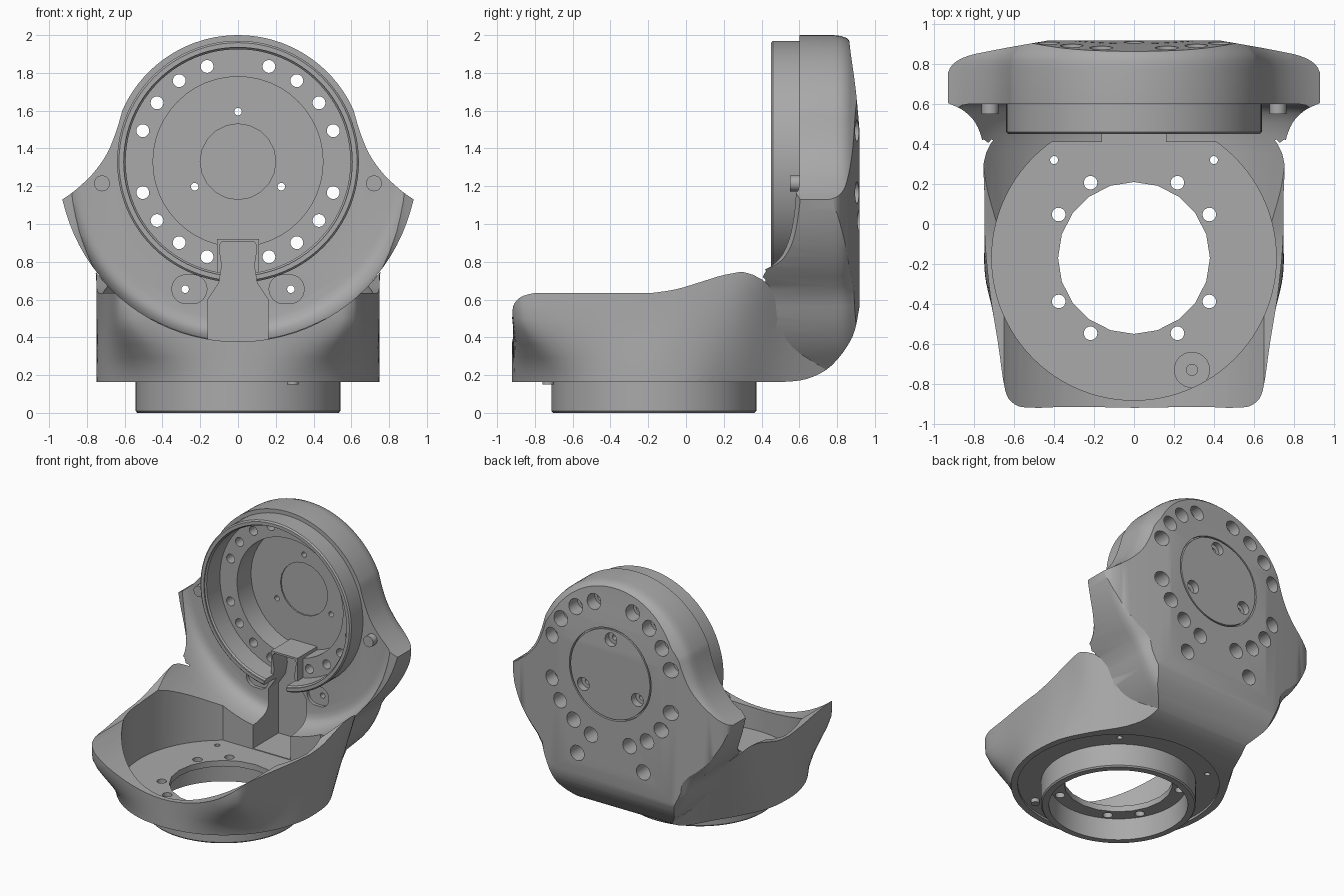
import bpy, bmesh, math
from math import sin, cos, radians, pi
from mathutils import Vector

cube = bpy.data.objects.get("Cube")
if cube:
    bpy.data.objects.remove(cube)

CY, CZ = -0.17, 1.33        # cup axis y, ring axis z
grey = bpy.data.materials.new("satin_grey")
grey.use_nodes = True
grey.diffuse_color = (0.4, 0.4, 0.4, 1)
grey.node_tree.nodes["Principled BSDF"].inputs["Base Color"].default_value = (0.4, 0.4, 0.4, 1)


def finish(bm, name):
    bmesh.ops.recalc_face_normals(bm, faces=bm.faces)
    me = bpy.data.meshes.new(name)
    bm.to_mesh(me)
    bm.free()
    me.materials.append(grey)
    ob = bpy.data.objects.new(name, me)
    bpy.context.collection.objects.link(ob)
    return ob


def add_loft(bm, rings):
    """Skin a stack of equal-length point rings and cap both ends."""
    vs = [[bm.verts.new(p) for p in r] for r in rings]
    n = len(vs[0])
    for a, b in zip(vs, vs[1:]):
        for i in range(n):
            bm.faces.new((a[i], a[(i + 1) % n], b[(i + 1) % n], b[i]))
    bm.faces.new(vs[0])
    bm.faces.new(vs[-1])


def loft(name, rings):
    bm = bmesh.new()
    add_loft(bm, rings)
    return finish(bm, name)


def circle(c, r, axis, seg):
    """Ring of points about the y or z axis."""
    out = []
    for i in range(seg):
        a = 2 * pi * i / seg
        d = (r * sin(a), 0, r * cos(a)) if axis == "y" else (r * sin(a), r * cos(a), 0)
        out.append(Vector(c) + Vector(d))
    return out


def turned(name, profile, axis="y", seg=96):
    """Solid of revolution from (radius, position along axis) pairs."""
    place = (lambda t: (0, t, CZ)) if axis == "y" else (lambda t: (0, CY, t))
    return loft(name, [circle(place(t), r, axis, seg) for r, t in profile])


def drills(name, axis, items, seg=20):
    """Many separate cylinders in one object: (x, other, start, end, radius)."""
    bm = bmesh.new()
    for x, o, a, b, r in items:
        add_loft(bm, [circle((x, t, o) if axis == "y" else (x, o, t), r, axis, seg) for t in (a, b)])
    return finish(bm, name)


def box(name, x, y0, y1, z0, z1):
    return loft(name, [[(-x, y0, z), (x, y0, z), (x, y1, z), (-x, y1, z)] for z in (z0, z1)])


def combine(target, tool, op):
    m = target.modifiers.new("cut", "BOOLEAN")
    m.operation, m.solver, m.object = op, "EXACT", tool
    dg = bpy.context.evaluated_depsgraph_get()
    me = bpy.data.meshes.new_from_object(target.evaluated_get(dg))
    target.modifiers.clear()
    target.data = me
    bpy.data.objects.remove(tool)


def smooth(pts, k=4):
    """Catmull-Rom resampling of an open 2D path."""
    p = [Vector(q) for q in pts]
    p = [p[0]] + p + [p[-1]]
    out = []
    for a, b, c, d in zip(p, p[1:], p[2:], p[3:]):
        for j in range(k):
            t = j / k
            out.append(0.5 * (2 * b + (c - a) * t + (2 * a - 5 * b + 4 * c - d) * t * t
                              + (3 * b - a - 3 * c + d) * t ** 3))
    return out + [p[-1]]


def mirrored(half):
    return list(half) + [Vector((-p[0], p[1])) for p in reversed(half) if abs(p[0]) > 1e-5]


# Cup body: round at the base, squared towards the rim, narrow at the heel
base = [(0.75 * sin(i * pi / 14), CY - 0.75 * cos(i * pi / 14)) for i in range(8)]
base += [(0.725, 0.05), (0.62, 0.27), (0.48, 0.5), (0.34, 0.86)]
rim = [(0, -0.92), (0.3, -0.92), (0.52, -0.92), (0.6, -0.9), (0.645, -0.83), (0.68, -0.6),
       (0.72, -0.35), (0.745, -0.1), (0.75, 0.15), (0.745, 0.36), (0.62, 0.58), (0.46, 0.86)]
base, rim = mirrored(smooth(base)), mirrored(smooth(rim))


def blend(a, b, i):
    if b.y > 0:                       # rear flank leans out steadily
        return a.lerp(b, min(1, i / 8.5))
    t = min(1, i / 5.5)               # front corners flare out early
    return a.lerp(b, t * t * (3 - 2 * t))


body = loft("link_body", [[(*blend(a, b, i), 0.155 + 0.069 * i) for a, b in zip(base, rim)]
                          for i in range(10)])

# Upright plate with flared ears and a tapered heel
arc = lambda r, a: (r * sin(radians(a)), CZ + r * cos(radians(a)))
half = [arc(0.67, a) for a in range(0, 65, 4)]
half += smooth([arc(0.67, 66), (0.645, 1.49), (0.695, 1.37), (0.77, 1.265), (0.86, 1.18), (0.93, 1.13)], 3)
half += [arc(0.95, a) for a in range(106, 135, 4)]
half += smooth([(0.64, 0.6), (0.585, 0.47), (0.51, 0.35), (0.42, 0.25), (0.31, 0.12)], 3)
outline = mirrored(half)
steps = [(0.38, 1), (0.78, 1), (0.82, 0.994), (0.85, 0.98), (0.87, 0.955), (0.95, 0.85)]
plate = loft("plate", [[(p[0] * s, y, 1.25 + (p[1] - 1.25) * (s if p[1] > 0.6 else 1)) for p in outline]
                       for y, s in steps])
# Plan shape: swept-out ears and slightly crowned back
plan = smooth([(0.75, 0.3), (0.755, 0.4), (0.79, 0.5), (0.85, 0.565), (0.93, 0.605)], 5)
plan += smooth([(0.935, 0.62), (0.93, 0.76), (0.86, 0.83), (0.7, 0.87), (0.42, 0.92)], 4) + [Vector((0, 0.92))]
plan = mirrored(plan)
combine(plate, loft("plan_shape", [[(*p, z) for p in plan] for z in (0, 2.1)]), "INTERSECT")
combine(body, plate, "UNION")

# Side shape: low cup, tall back, rounded heel
side = [(-0.95, 0.163), (-0.95, 0.5), (-0.92, 0.55), (-0.905, 0.6), (-0.85, 0.635)]
side += smooth([(-0.18, 0.635), (-0.05, 0.655), (0.1, 0.7), (0.2, 0.73), (0.37, 0.76)]) + [Vector((0.38, 2.1))]
side += smooth([(0.85, 2.1), (0.87, 1.92), (0.9, 1.7), (0.918, 1.5)], 3)
side += smooth([(0.918, 0.56), (0.88, 0.4), (0.77, 0.25), (0.64, 0.18), (0.5, 0.163)], 4)
combine(body, loft("side_shape", [[(x, *p) for p in side] for x in (-1.2, 1.2)]), "INTERSECT")

# Saddle clearance swept around the ring axis, filleted into the plate
combine(body, turned("saddle", [(0.953, -1.2), (0.953, 0.36), (0.948, 0.45), (0.937, 0.51), (0.92, 0.555),
                                (0.9, 0.58), (0.875, 0.594), (0.84, 0.6)]), "DIFFERENCE")

# Cup pocket with flat rear wall
pocket = turned("pocket", [(0.712, 0.21), (0.712, 1.0)], "z")
combine(pocket, box("limit", 1, -1, 0.41, 0, 1.1), "INTERSECT")
combine(body, pocket, "DIFFERENCE")

# Shallow seat under the cup, then the bearing ring and mounting spigot
combine(body, turned("under_seat", [(0.705, 0.1), (0.705, 0.18)], "z"), "DIFFERENCE")
combine(body, turned("ring", [(0.63, 0.45), (0.64, 0.46), (0.64, 0.7)]), "UNION")
combine(body, turned("spigot", [(0.533, 0), (0.542, 0.01), (0.542, 0.195)], "z"), "UNION")
combine(body, turned("ring_bore", [(0.605, 0.3), (0.605, 0.46), (0.595, 0.47), (0.595, 0.63)]), "DIFFERENCE")
combine(body, turned("ring_recess", [(0.45, 0.6), (0.45, 0.8)], seg=48), "DIFFERENCE")
combine(body, turned("hub_recess", [(0.2, 0.74), (0.2, 0.81)], seg=20), "DIFFERENCE")
combine(body, turned("spigot_bore", [(0.49, -0.1), (0.48, 0.165)], "z"), "DIFFERENCE")
combine(body, turned("centre_bore", [(0.38, 0), (0.38, 0.5)], "z", 20), "DIFFERENCE")

# Cable channel: broad foot, narrow neck through the ring, thin shroud round the neck
combine(body, box("neck_shroud", 0.112, 0.56, 0.82, 0.7, 0.92), "UNION")
channel = mirrored([(0, 0.215), (0.16, 0.215), (0.16, 0.6), (0.1, 0.69), (0.085, 0.78),
                    (0.098, 0.86), (0.098, 0.89), (0.085, 0.906)])
combine(body, loft("channel", [[(p[0], y, p[1]) for p in channel] for y in (0.38, 0.72)]), "DIFFERENCE")

# Slotted seats either side of the channel
for s in (-1, 1):
    seat = [(s * (0.235 + 0.045 * (sin(a) > 0) + 0.07 * sin(a)), 0.655 + 0.075 * cos(a))
            for a in [2 * pi * (i + 0.5) / 32 for i in range(32)]]
    combine(body, loft("seat_cut", [[(x, y, z) for x, z in seat] for y in (0.5, 0.625)]), "DIFFERENCE")

# Plate holes: ring bolts, seat screws, cap screws, each counterbored from behind
bolts = [arc(0.53, q * 90 + k * 18) for q in range(4) for k in range(1, 5)]
caps = [arc(0.265, a) for a in (0, 120, 240)]
seats = [(-0.28, 0.655), (0.28, 0.655)]
combine(body, drills("plate_holes", "y", [(x, z, 0.5, 1, 0.034) for x, z in bolts]
                     + [(x, z, 0.5, 1, 0.02) for x, z in caps + seats]), "DIFFERENCE")
combine(body, drills("plate_counterbores", "y", [(x, z, 0.79, 1, 0.058) for x, z in bolts + seats]
                     + [(x, z, 0.865, 1, 0.05) for x, z in caps]), "DIFFERENCE")

# Thin groove outlining the round back cover
groove = turned("groove", [(0.347, 0.89), (0.347, 1)])
combine(groove, turned("groove_core", [(0.336, 0.8), (0.336, 1.1)]), "DIFFERENCE")
combine(body, groove, "DIFFERENCE")

# Cup floor holes
floor = [(0.435 * sin(radians(a)), CY + 0.435 * cos(radians(a)))
         for q in range(4) for a in (q * 90 + 30, q * 90 + 60)]
combine(body, drills("floor_holes", "z", [(x, y, 0, 0.5, 0.034) for x, y in floor]
                     + [(s * 0.4, 0.32, 0, 0.5, 0.02) for s in (-1, 1)]), "DIFFERENCE")

# Small fitted pins
parts = [body,
         drills("ear_pins", "y", [(s * 0.72, 1.215, 0.55, 0.62, 0.042) for s in (-1, 1)], 24),
         drills("floor_boss", "z", [(0.29, -0.73, 0.2, 0.235, 0.09)], 32),
         drills("locating_pin", "z", [(0.29, -0.73, 0.15, 0.25, 0.03)], 24)]

bpy.ops.object.select_all(action="DESELECT")
for ob in parts:
    ob.select_set(True)
bpy.context.view_layer.objects.active = body
bpy.ops.object.shade_smooth_by_angle(angle=radians(30))
